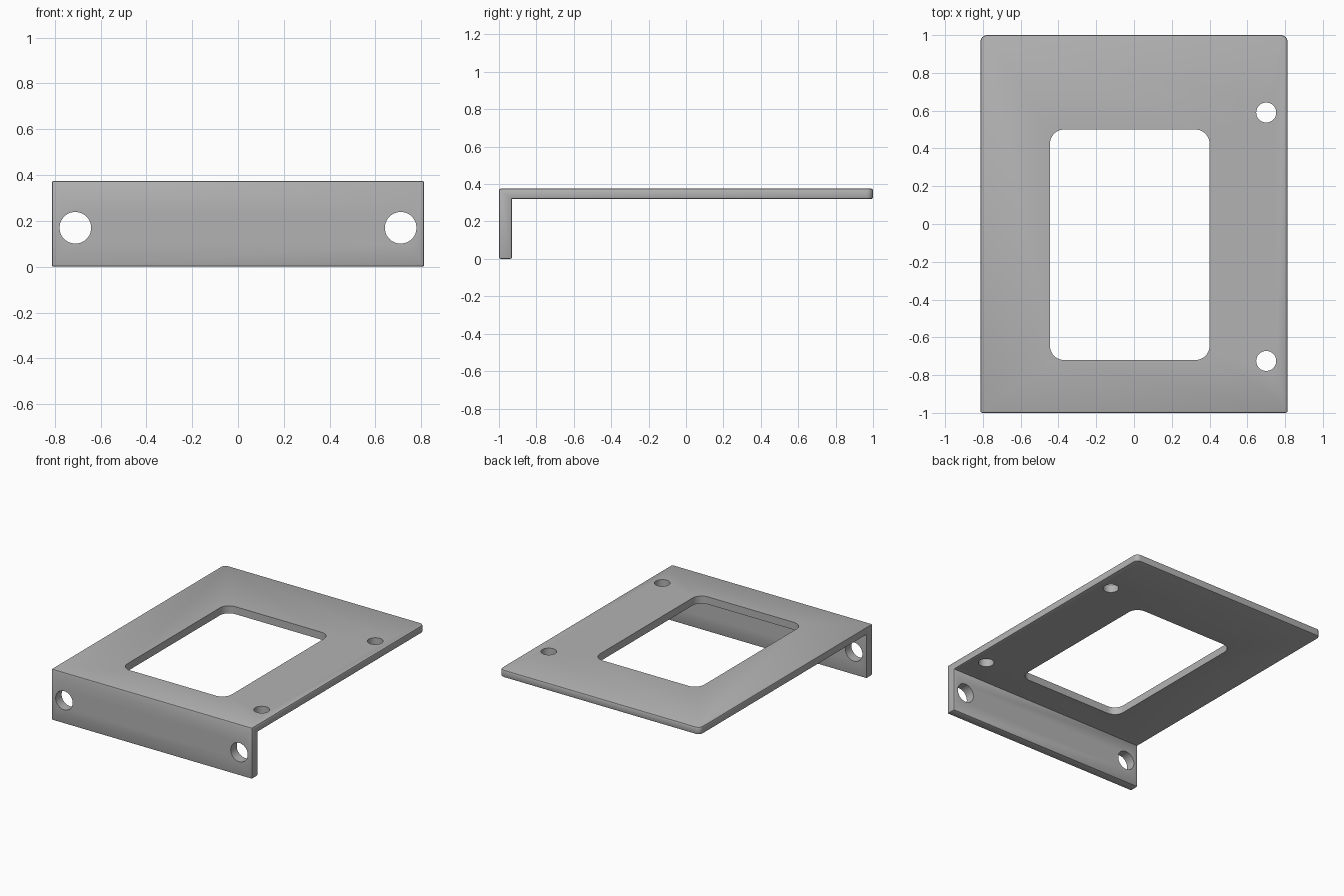
import bpy, bmesh, math
from mathutils import Matrix, Vector

if "Cube" in bpy.data.objects:
    bpy.data.objects.remove(bpy.data.objects["Cube"], do_unlink=True)

HALF_X, TOP, UNDER, FLANGE_BACK = 0.813, 0.375, 0.32, -0.93

metal = bpy.data.materials.new("grey metal")
metal.use_nodes = True
GREY = (0.45, 0.45, 0.45, 1)
metal.diffuse_color = GREY
metal.node_tree.nodes["Principled BSDF"].inputs["Base Color"].default_value = GREY


def make_object(name, bm):
    bmesh.ops.recalc_face_normals(bm, faces=bm.faces[:])
    mesh = bpy.data.meshes.new(name)
    bm.to_mesh(mesh)
    bm.free()
    mesh.materials.append(metal)
    obj = bpy.data.objects.new(name, mesh)
    bpy.context.collection.objects.link(obj)
    return obj


def bevel(bm, edges, radius, segments):
    bmesh.ops.bevel(bm, geom=edges, offset=radius, segments=segments,
                    profile=0.5, affect='EDGES', clamp_overlap=True)


def hole_cutter(name, centre, radius, depth, tilt=0):
    bm = bmesh.new()
    bmesh.ops.create_cone(bm, cap_ends=True, segments=48, radius1=radius, radius2=radius, depth=depth,
                          matrix=Matrix.Translation(centre) @ Matrix.Rotation(tilt, 4, 'X'))
    return make_object(name, bm)


def window_cutter(name, x0, x1, y0, y1, radius):
    bm = bmesh.new()
    centre = Vector(((x0 + x1) / 2, (y0 + y1) / 2, UNDER))
    bmesh.ops.create_cube(bm, size=1, matrix=Matrix.Translation(centre)
                          @ Matrix.Diagonal((x1 - x0, y1 - y0, 0.3, 1)))
    upright = [e for e in bm.edges if abs(e.verts[0].co.z - e.verts[1].co.z) > 0.1]
    bevel(bm, upright, radius, 10)
    return make_object(name, bm)


# Bracket: L-shaped side profile swept across the width
profile = [(-1, 0), (FLANGE_BACK, 0), (FLANGE_BACK, UNDER), (1, UNDER), (1, TOP), (-1, TOP)]
bm = bmesh.new()
face = bm.faces.new([bm.verts.new((-HALF_X, y, z)) for y, z in profile])
swept = bmesh.ops.extrude_face_region(bm, geom=[face], use_keep_orig=True)
bmesh.ops.translate(bm, vec=(2 * HALF_X, 0, 0),
                    verts=[v for v in swept["geom"] if isinstance(v, bmesh.types.BMVert)])
bmesh.ops.recalc_face_normals(bm, faces=bm.faces[:])

# Rounded rear corners, then a fine softening of all outside edges
rear = [e for e in bm.edges if all(v.co.y > 0.99 for v in e.verts)
        and abs(e.verts[0].co.z - e.verts[1].co.z) > 0.01]
bevel(bm, rear, 0.035, 6)
bm.normal_update()
outside = [e for e in bm.edges if e.calc_face_angle_signed(0) > math.radians(60)]
bevel(bm, outside, 0.009, 2)
bracket = make_object("bracket", bm)

# Openings: plate window, two plate holes, two flange holes
cutters = [window_cutter("window_cutter", -0.445, 0.40, -0.72, 0.50, 0.075)]
for y in (-0.725, 0.59):
    cutters.append(hole_cutter("plate_hole_cutter", (0.70, y, UNDER), 0.053, 0.3))
for x in (-0.71, 0.71):
    cutters.append(hole_cutter("flange_hole_cutter", (x, -0.965, 0.17), 0.069, 0.2, math.pi / 2))

bpy.ops.object.select_all(action='DESELECT')
bracket.select_set(True)
bpy.context.view_layer.objects.active = bracket
for cutter in cutters:
    cutter.hide_render = True
    cut = bracket.modifiers.new(cutter.name, 'BOOLEAN')
    cut.operation, cut.solver, cut.object = 'DIFFERENCE', 'EXACT', cutter
    bpy.ops.object.modifier_apply(modifier=cut.name)
    bpy.data.objects.remove(cutter, do_unlink=True)

bpy.ops.object.shade_smooth_by_angle(angle=math.radians(30))
